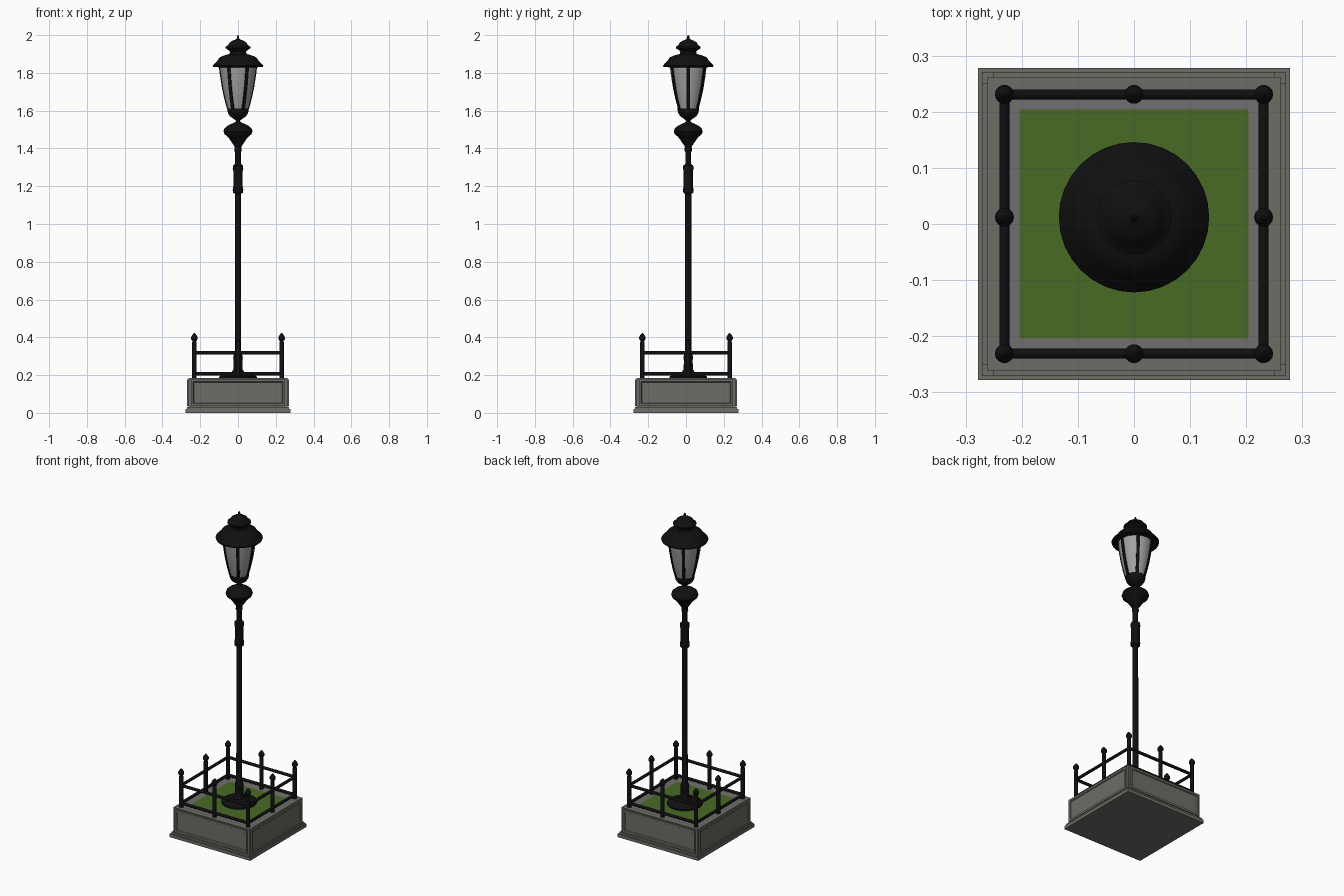
import bpy, bmesh, math
from mathutils import Matrix, Vector

if "Cube" in bpy.data.objects:
    bpy.data.objects.remove(bpy.data.objects["Cube"])


def material(name, rgb):
    m = bpy.data.materials.new(name)
    m.diffuse_color = (*rgb, 1)
    m.use_nodes = True
    m.node_tree.nodes["Principled BSDF"].inputs["Base Color"].default_value = m.diffuse_color
    return m


IRON = material("black_iron", (0.005, 0.005, 0.0055))
STONE = material("grey_stone", (0.15, 0.155, 0.13))
INNER = material("inner_stone", (0.165, 0.16, 0.16))
GRASS = material("grass_green", (0.065, 0.145, 0.018))
GLASS = material("frosted_glass", (0.36, 0.36, 0.36))
CY = 0.012  # the lamp sits slightly behind centre


def finish(bm, name, mat, smooth=False):
    bmesh.ops.recalc_face_normals(bm, faces=bm.faces)
    me = bpy.data.meshes.new(name)
    bm.to_mesh(me)
    bm.free()
    me.materials.append(mat)
    ob = bpy.data.objects.new(name, me)
    bpy.context.collection.objects.link(ob)
    if smooth:
        bpy.ops.object.select_all(action='DESELECT')
        ob.select_set(True)
        bpy.context.view_layer.objects.active = ob
        bpy.ops.object.shade_smooth_by_angle(angle=math.radians(40))
    return ob


def lathe(name, profile, mat, loc=(0, CY), n=32):
    bm = bmesh.new()
    rings = []
    for r, z in profile:
        rings.append([bm.verts.new((loc[0] + r * math.cos(2 * math.pi * i / n),
                                    loc[1] + r * math.sin(2 * math.pi * i / n), z))
                      for i in range(n)])
    for a, b in zip(rings, rings[1:]):
        for i in range(n):
            j = (i + 1) % n
            bm.faces.new((a[i], a[j], b[j], b[i]))
    bm.faces.new(rings[0])
    bm.faces.new(rings[-1])
    return finish(bm, name, mat, True)


def box_bm(cx, cy, z0, z1, hx, hy):
    bm = bmesh.new()
    bmesh.ops.create_cube(bm, size=1, matrix=Matrix.Translation((cx, cy, (z0 + z1) / 2))
                          @ Matrix.Diagonal((2 * hx, 2 * hy, z1 - z0, 1)))
    return bm


def rod(name, a, b, r):
    a, b = Vector(a), Vector(b)
    d = b - a
    bm = bmesh.new()
    m = Matrix.Translation((a + b) / 2) @ d.to_track_quat('Z', 'Y').to_matrix().to_4x4()
    bmesh.ops.create_cone(bm, cap_ends=True, segments=12, radius1=r, radius2=r,
                          depth=d.length, matrix=m)
    return finish(bm, name, IRON, True)


# Stone planter: plinth, step and hollowed body
finish(box_bm(0, 0, 0, 0.02, 0.278, 0.278), "plinth", STONE)
finish(box_bm(0, 0, 0.02, 0.032, 0.271, 0.271), "plinth_step", STONE)
bm = box_bm(0, 0, 0.03, 0.184, 0.262, 0.262)
bm.faces.ensure_lookup_table()
top = max(bm.faces, key=lambda f: f.calc_center_median().z)
bmesh.ops.inset_region(bm, faces=[top], thickness=0.037)
bmesh.ops.inset_region(bm, faces=[top], thickness=0.021)
bmesh.ops.translate(bm, verts=top.verts[:], vec=(0, 0, -0.003))
body = finish(bm, "planter_body", STONE)
body.data.materials.append(INNER)
for p in body.data.polygons:  # inner strip of the rim
    if p.normal.z > 0.5 and max(abs(p.center.x), abs(p.center.y)) < 0.222:
        p.material_index = 1

# Moulded panel on each side of the planter
for k, side in enumerate(("front", "right", "back", "left")):
    bm = box_bm(0, -0.264, 0.036, 0.178, 0.25, 0.007)
    face = min(bm.faces, key=lambda f: f.calc_center_median().y)
    bmesh.ops.inset_region(bm, faces=[face], thickness=0.018)
    bmesh.ops.inset_region(bm, faces=[face], thickness=0.005)
    bmesh.ops.translate(bm, verts=face.verts[:], vec=(0, 0.006, 0))
    bm.transform(Matrix.Rotation(k * math.pi / 2, 4, 'Z'))
    finish(bm, side + "_panel", STONE)

# Lawn
finish(box_bm(0, 0, 0.17, 0.1825, 0.204, 0.204), "grass", GRASS)

# Fence posts and rails
F = 0.231
POST = [(0.012, 0.182), (0.012, 0.375), (0.009, 0.38), (0.017, 0.39),
        (0.017, 0.402), (0.011, 0.412), (0.003, 0.422)]
posts = [(x, y) for x in (-F, 0, F) for y in (-F, CY, F) if (x, y) != (0, CY)]
for i, p in enumerate(posts):
    lathe(f"fence_post_{i}", POST, IRON, p, 14)
for z in (0.207, 0.318):
    for s in (-F, F):
        rod("fence_rail_x", (-F, s, z), (F, s, z), 0.009)
        rod("fence_rail_y", (s, -F, z), (s, F, z), 0.009)

# Pole with flange, collar and bulb
lathe("lamp_pole", [
    (0.10, 0.18), (0.10, 0.192), (0.085, 0.2), (0.06, 0.206), (0.035, 0.214),
    (0.025, 0.23), (0.023, 0.28), (0.026, 0.29), (0.023, 0.305), (0.017, 0.32),
    (0.016, 1.16), (0.026, 1.165), (0.028, 1.18), (0.025, 1.2), (0.025, 1.28),
    (0.028, 1.295), (0.026, 1.31), (0.015, 1.318), (0.015, 1.38), (0.02, 1.39),
    (0.018, 1.41), (0.032, 1.43), (0.045, 1.45), (0.055, 1.462), (0.071, 1.475),
    (0.077, 1.49), (0.071, 1.507), (0.055, 1.52), (0.035, 1.53), (0.018, 1.537),
    (0.01, 1.545), (0.008, 1.555)], IRON)

# Lantern cup under the glass
lathe("lantern_cup", [(0.008, 1.545), (0.022, 1.556), (0.042, 1.57), (0.052, 1.585),
                      (0.056, 1.6), (0.056, 1.612), (0.048, 1.614)], IRON)

# Glass with slightly bulging sides
GL = [(0.053, 1.605), (0.068, 1.66), (0.081, 1.72), (0.092, 1.79), (0.098, 1.84)]
lathe("lantern_glass", GL, GLASS)

# Six iron ribs following the glass
for k in range(6):
    bm = bmesh.new()
    rows = []
    for r, z in GL:
        rows.append([bm.verts.new((rr, w, z)) for rr, w in
                     ((r - 0.004, -0.009), (r + 0.004, -0.009), (r + 0.004, 0.009), (r - 0.004, 0.009))])
    for a, b in zip(rows, rows[1:]):
        for i in range(4):
            bm.faces.new((a[i], a[(i + 1) % 4], b[(i + 1) % 4], b[i]))
    bm.faces.new(rows[0])
    bm.faces.new(rows[-1])
    bm.transform(Matrix.Translation((0, CY, 0)) @ Matrix.Rotation(k * math.pi / 3, 4, 'Z'))
    finish(bm, f"lantern_rib_{k}", IRON)

# Roof with brim, crown and finial
lathe("lantern_roof", [
    (0.1, 1.828), (0.118, 1.835), (0.131, 1.83), (0.134, 1.838), (0.122, 1.852),
    (0.108, 1.866), (0.098, 1.882), (0.075, 1.892), (0.045, 1.9), (0.042, 1.912),
    (0.052, 1.922), (0.066, 1.93), (0.066, 1.938), (0.052, 1.947), (0.046, 1.96),
    (0.03, 1.97), (0.012, 1.977), (0.006, 1.983), (0.006, 1.993), (0.002, 2.0)], IRON)
